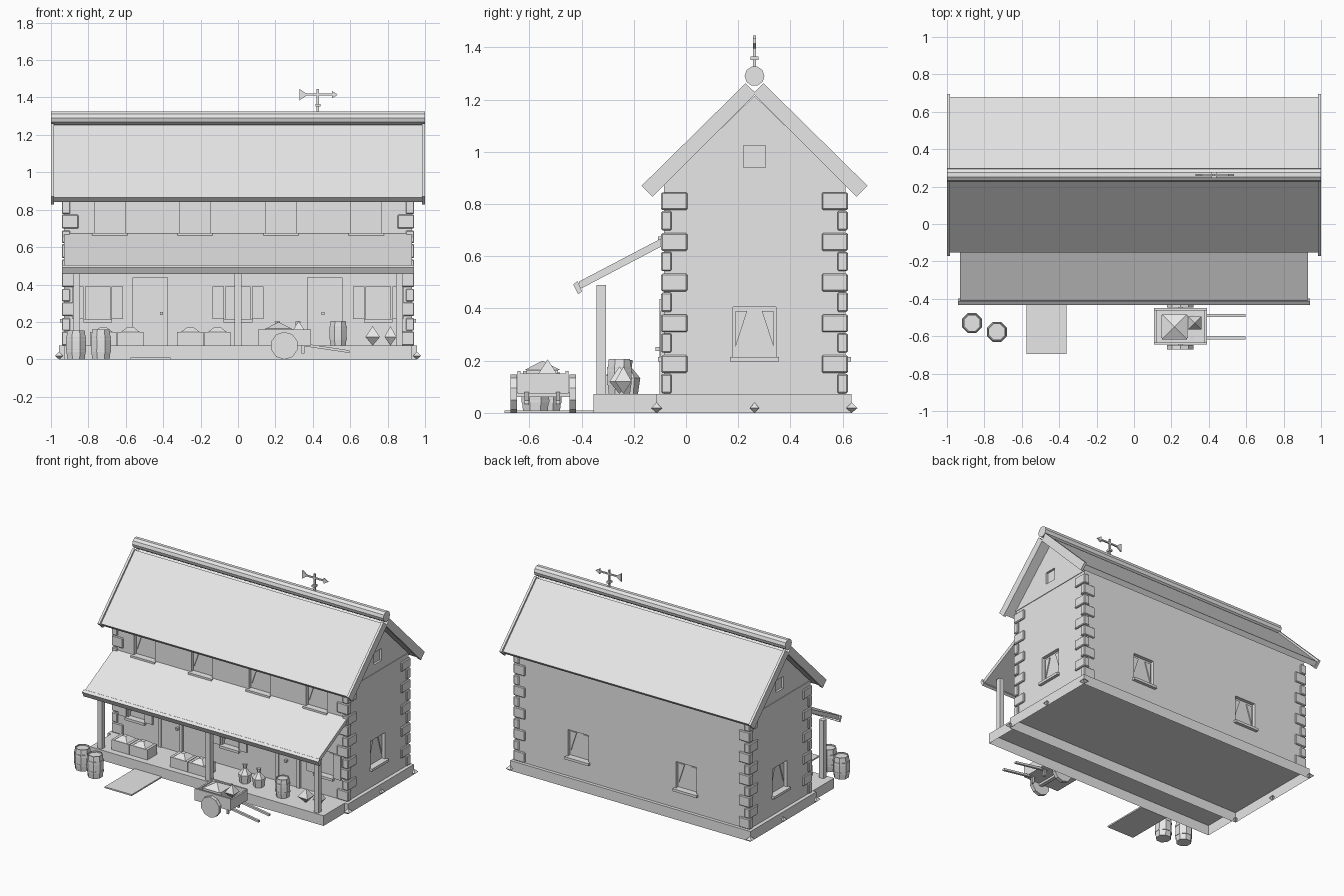
import bpy, bmesh
from math import radians, pi
from mathutils import Matrix, Vector

cube = bpy.data.objects.get("Cube")
if cube:
    bpy.data.objects.remove(cube, do_unlink=True)

GREY = (0.8, 0.8, 0.8, 1)
grey = bpy.data.materials.new("plain_grey")
grey.use_nodes = True
grey.diffuse_color = GREY
grey.node_tree.nodes["Principled BSDF"].inputs["Base Color"].default_value = GREY

I = Matrix.Identity(4)
MID = 0.2625          # y of the ridge line
FRONT, BACK, SIDE = -0.085, 0.61, 0.93
FLOOR = 0.073


def finish(name, bm, m=I):
    bm.transform(m)
    me = bpy.data.meshes.new(name)
    bm.to_mesh(me)
    bm.free()
    me.materials.append(grey)
    ob = bpy.data.objects.new(name, me)
    bpy.context.collection.objects.link(ob)
    return ob


def box(name, x, y, z, m=I, bevel=0, open_bottom=False):
    bm = bmesh.new()
    bmesh.ops.create_cube(bm, size=1)
    for v in bm.verts:
        v.co = [(a + b) / 2 + c * (b - a) for (a, b), c in zip((x, y, z), v.co)]
    if bevel:
        bmesh.ops.bevel(bm, geom=bm.edges[:], offset=bevel, segments=1, affect='EDGES')
    if open_bottom:
        low = min(bm.faces, key=lambda f: f.calc_center_median().z)
        bmesh.ops.delete(bm, geom=[low], context='FACES')
    return finish(name, bm, m)


def prism(name, pts, x0, x1, m=I):
    """Profile in y and z, extruded along x."""
    bm = bmesh.new()
    face = bm.faces.new([bm.verts.new((x0, u, v)) for u, v in pts])
    out = bmesh.ops.extrude_face_region(bm, geom=[face])
    for v in out["geom"]:
        if isinstance(v, bmesh.types.BMVert):
            v.co.x = x1
    bmesh.ops.recalc_face_normals(bm, faces=bm.faces[:])
    return finish(name, bm, m)


def lathe(name, rings, sides, m=I):
    """Stacked rings of (radius, z); a zero radius makes a point."""
    bm = bmesh.new()
    loops = []
    for r, z in rings:
        rot = [Matrix.Rotation(2 * pi * (i + 0.5) / sides, 3, 'Z') for i in range(sides)]
        loops.append([bm.verts.new(q @ Vector((r, 0, z))) for q in rot])
    for a, b in zip(loops, loops[1:]):
        for i in range(sides):
            j = (i + 1) % sides
            bm.faces.new((a[i], a[j], b[j], b[i]))
    bm.faces.new(loops[0][::-1])
    bm.faces.new(loops[-1])
    bmesh.ops.remove_doubles(bm, verts=bm.verts[:], dist=1e-5)
    bmesh.ops.recalc_face_normals(bm, faces=bm.faces[:])
    return finish(name, bm, m)


def stone(name, x, y, z, r, h, sides=4):
    lathe(name, [(0, 0), (r, h * 0.45), (0, h)], sides, Matrix.Translation((x, y, z)))


def barrel(name, x, y, z, r, h):
    m = Matrix.Translation((x, y, z))
    lathe(name, [(r * .88, 0), (r, h * .35), (r, h * .65), (r * .88, h), (r * .78, h),
                 (r * .78, h * .94)], 8, m)
    for t in (0.25, 0.7):
        lathe(name + "_hoop", [(r * 1.02, h * t), (r * 1.02, h * (t + .07))], 8, m)


# Foundation, porch floor and stones around the foot
box("foundation", (-.957, .957), (-.115, .633), (0, FLOOR), open_bottom=True)
box("porch_floor", (-.93, .93), (-.355, -.115), (0, FLOOR), open_bottom=True)
for s in (-1, 1):
    for y, r in ((-.113, .03), (MID, .025), (.635, .03)):
        stone("foot_stone", s * .957, y, 0, r, .04)

# House body with gables
house = prism("house_walls", [(FRONT, FLOOR), (BACK, FLOOR), (BACK, .875),
                              (MID, 1.215), (FRONT, .875)], -SIDE, SIDE)
for s in (-1, 1):
    box("gable_trim", (s * SIDE - .004, s * SIDE + .004), (FRONT, BACK), (.868, .88))

# Windows: recess cut in the wall, sill and curtains
cutters = []


def place(x, y, z, angle):
    return Matrix.Translation((x, y, z)) @ Matrix.Rotation(radians(angle), 4, 'Z')


def window(m, w=.165, h=.19):
    cutters.append(box("window_cutter", (-w / 2, w / 2), (-.02, .025), (0, h), m))
    box("window_sill", (-w / 2 - .012, w / 2 + .012), (-.022, .01), (-.018, 0), m)
    turn = m @ Matrix.Rotation(radians(-90), 4, 'Z')
    for s in (-1, 1):
        prism("curtain", [(s * w * .44, h * .92), (s * w * .17, h * .92), (s * w * .44, h * .2)],
              -.026, -.018, turn)


for x in (-.685, -.23, .23, .685):
    window(place(x, FRONT, .675, 0), h=.18)
for x in (-.75, 0, .75):
    m = place(x, FRONT, .215, 0)
    window(m, w=.13, h=.175)
    for s in (-1, 1):
        box("shutter", (s * .105 - .03, s * .105 + .03), (-.012, .002), (0, .175), m)
for x in (-.43, .43):
    window(place(x, BACK, .215, 180))
for s in (-1, 1):
    window(place(s * SIDE, MID, .215, s * 90))
    cutters.append(box("attic_cutter", (-.042, .042), (-.02, .015), (.94, 1.025),
                       place(s * SIDE, MID, 0, s * 90)))

for c in cutters:
    mod = house.modifiers.new("cut", 'BOOLEAN')
    mod.operation, mod.solver, mod.object = 'DIFFERENCE', 'EXACT', c
bpy.context.view_layer.update()
cut_mesh = bpy.data.meshes.new_from_object(house.evaluated_get(bpy.context.evaluated_depsgraph_get()))
house.modifiers.clear()
house.data = cut_mesh
for c in cutters:
    bpy.data.objects.remove(c, do_unlink=True)

# Doors
for x, knob in ((-.47, .06), (.465, -.01)):
    m = place(x, FRONT, FLOOR, 0)
    box("door", (-.073, .073), (-.008, .005), (0, .345), m)
    for s in (-1, 1):
        box("door_jamb", (s * .084 - .011, s * .084 + .011), (-.016, .005), (0, .345), m)
    box("door_lintel", (-.095, .095), (-.016, .005), (.345, .364), m)
    box("door_knob", (knob - .008, knob + .008), (-.032, -.006), (.165, .18), m)

# Corner stones, long and short by turns
for sx in (-1, 1):
    for y, sy in ((FRONT, 1), (BACK, -1)):
        for i in range(10):
            lx, ly = (.09, .04) if i % 2 == 0 else (.045, .1)
            z = FLOOR + .002 + i * .078
            xs = sorted((sx * (SIDE + .012), sx * (SIDE + .012 - lx)))
            ys = sorted((y - sy * .01, y + sy * (ly - .01)))
            box("corner_stone", xs, ys, (z, z + (.068 if i % 2 else .074)), bevel=.005)

# Main roof: slabs, barge boards and ridge pole
slab = [(-.153, .866), (-.127, .84), (.266, 1.226), (.232, 1.25)]
barge = [(-.17, .87), (-.128, .828), (.268, 1.224), (.228, 1.262)]
for flip in (False, True):
    side = lambda pts: [(2 * MID - y, z) if flip else (y, z) for y, z in pts]
    prism("roof_slab", side(slab), -.985, .985)
    for s in (-1, 1):
        prism("barge_board", side(barge), s * .983, s * 1.0)
lathe("ridge_pole", [(.038, -1), (.038, 1)], 10,
      Matrix.Translation((0, MID, 1.29)) @ Matrix.Rotation(pi / 2, 4, 'Y'))

# Weather vane
vane = place(.427, MID, 1.32, 0)
flat = vane @ Matrix.Rotation(radians(-90), 4, 'Z')
box("vane_pole", (-.006, .006), (-.006, .006), (0, .125), vane)
box("vane_collar", (-.013, .013), (-.016, .016), (.032, .046), vane)
box("vane_arrow", (-.08, .08), (-.005, .005), (.09, .1), vane)
prism("vane_head", [(.075, .115), (.075, .075), (.107, .095)], -.005, .005, flat)
prism("vane_tail", [(-.097, .125), (-.097, .065), (-.053, .095)], -.005, .005, flat)

# Porch roof and posts
prism("porch_roof", [(-.08, .676), (-.08, .645), (-.41, .472), (-.41, .503)], -.93, .93)
prism("porch_fascia", [(-.432, .492), (-.413, .455), (-.398, .465), (-.415, .505)], -.94, .94)
for x in (-.862, 0, .862):
    box("porch_post", (x - .018, x + .018), (-.343, -.307), (FLOOR, .49))

# Crates, barrels and sacks
for x in (-.72, -.575, -.255, -.11):
    box("crate", (x - .07, x + .07), (-.31, -.2), (FLOOR, .145))
    lathe("crate_heap", [(.075, 0), (.02, .03)], 4, Matrix.Translation((x, -.255, .144)))
barrel("yard_barrel", -.866, -.53, 0, .057, .155)
barrel("yard_barrel", -.733, -.577, 0, .057, .16)
barrel("porch_barrel", .535, -.255, FLOOR, .05, .133)
stone("large_sack", .72, -.255, FLOOR, .055, .105)
stone("small_sack", .815, -.24, FLOOR, .045, .105)
for x in (.21, .32):
    lathe("tied_sack", [(.036, 0), (.045, .06), (.012, .1), (.016, .13)], 6,
          Matrix.Translation((x, -.22, FLOOR)))

# Path plate before the door
box("path_plate", (-.575, -.36), (-.695, -.355), (0, .01))

# Hand cart
box("cart_floor", (.107, .39), (-.645, -.45), (.075, .09))
for y in (-.645, -.462):
    box("cart_side", (.107, .39), (y, y + .012), (.075, .16))
for x in (.107, .378):
    box("cart_end", (x, x + .012), (-.645, -.45), (.075, .15))
box("cart_axle", (.235, .262), (-.66, -.435), (.06, .078))
for y in (-.672, -.446):
    lathe("cart_wheel", [(.074, 0), (.074, .025)], 10,
          Matrix.Translation((.248, y + .025, .073)) @ Matrix.Rotation(pi / 2, 4, 'X'))
for y in (-.61, -.49):
    prism("cart_handle", [(.3, .093), (.3, .078), (.595, .034), (.595, .048)], -.008, .008,
          Matrix.Translation((0, y, 0)) @ Matrix.Rotation(radians(-90), 4, 'Z'))
    box("cart_leg", (.34, .355), (y - .008, y + .008), (.03, .08))
box("cart_load", (.145, .29), (-.61, -.49), (.09, .165))
lathe("cart_load_heap", [(.095, 0), (0, .035)], 4, Matrix.Translation((.217, -.55, .165)))
stone("cart_sack", .325, -.53, .105, .05, .1)
